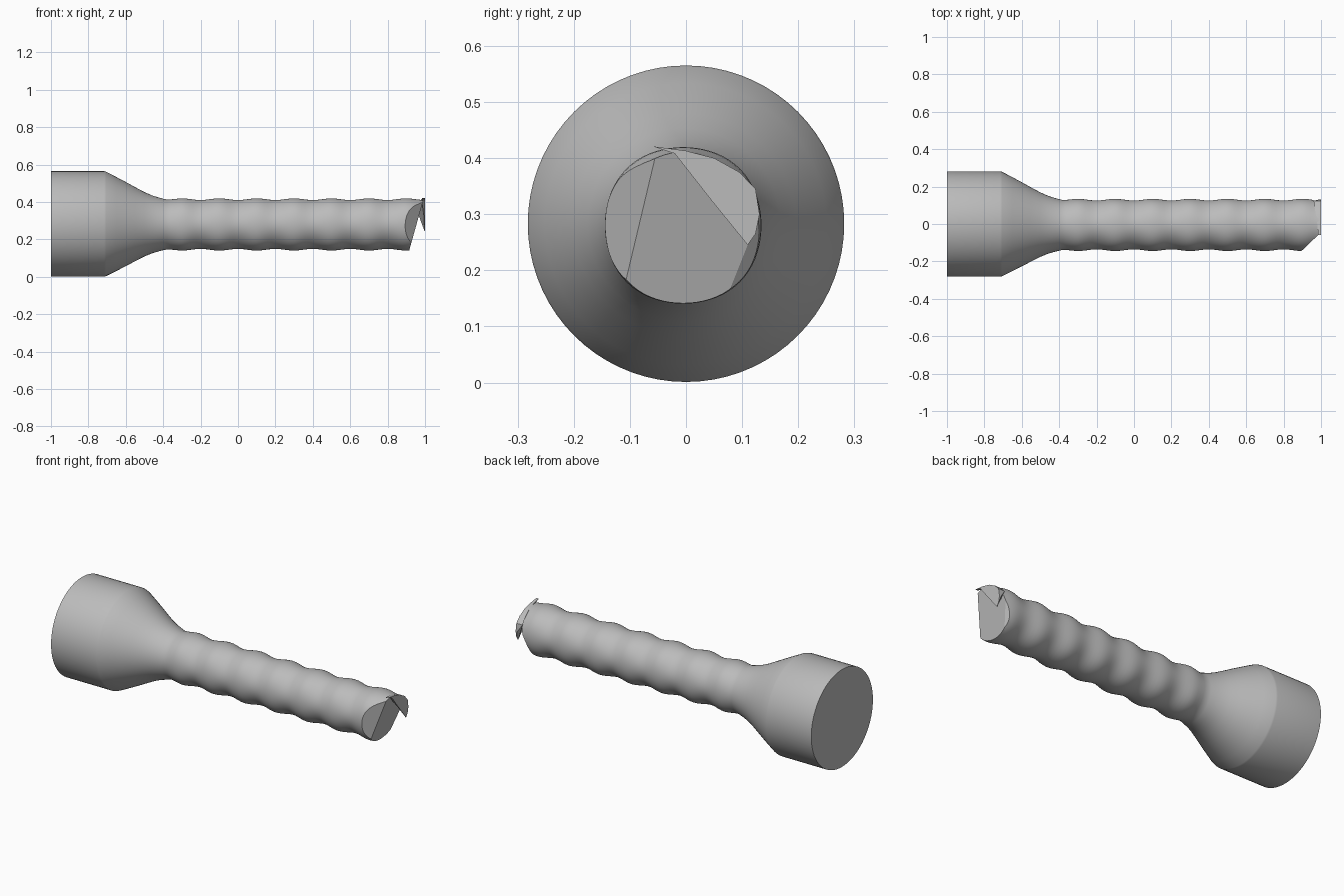
import bpy, bmesh, math
from mathutils import Vector

if "Cube" in bpy.data.objects:
    bpy.data.objects.remove(bpy.data.objects["Cube"])

AXIS_Z = 0.283
SEGS = 72

grey = bpy.data.materials.new("plain grey")
grey.diffuse_color = (0.5, 0.5, 0.5, 1)
grey.use_nodes = True
grey.node_tree.nodes["Principled BSDF"].inputs["Base Color"].default_value = grey.diffuse_color


def finish(name, bm, angle):
    bmesh.ops.recalc_face_normals(bm, faces=bm.faces[:])
    mesh = bpy.data.meshes.new(name)
    bm.to_mesh(mesh)
    bm.free()
    mesh.materials.append(grey)
    obj = bpy.data.objects.new(name, mesh)
    bpy.context.collection.objects.link(obj)
    bpy.ops.object.select_all(action='DESELECT')
    obj.select_set(True)
    bpy.context.view_layer.objects.active = obj
    bpy.ops.object.shade_smooth_by_angle(angle=math.radians(angle))
    return obj


def ripple(x, a):
    """Soft bumps along the shaft, stronger on the diagonals."""
    fade = min(1, max(0, (x + 0.45) / 0.15))
    depth = 0.0045 + 0.0035 * math.sin(2 * a) ** 2
    return fade * depth * math.cos(2 * math.pi * (x + 0.3) / 0.2)


# Head, flare and rippled shaft: one turned surface along x
profile = [(-1, 0.282), (-0.715, 0.282), (-0.705, 0.279), (-0.65, 0.251),
           (-0.6, 0.225), (-0.55, 0.198), (-0.5, 0.172), (-0.46, 0.155),
           (-0.43, 0.146), (-0.4, 0.139)]
profile += [(-0.38 + 0.02 * i, 0.135) for i in range(72)]

bm = bmesh.new()
rings = []
for x, r in profile:
    shift = min(1, max(0, (x + 0.7) / 0.3))
    ring = []
    for s in range(SEGS):
        a = 2 * math.pi * s / SEGS
        rr = r + ripple(x, a)
        ring.append(bm.verts.new((x, rr * math.cos(a) - 0.005 * shift,
                                  AXIS_Z - 0.003 * shift + rr * math.sin(a))))
    rings.append(ring)
for p, q in zip(rings, rings[1:]):
    for s in range(SEGS):
        t = (s + 1) % SEGS
        bm.faces.new((p[s], p[t], q[t], q[s]))
bm.faces.new(rings[0])
bm.faces.new(rings[-1])

# Broken end: sloping main face, then a facet on each side
# each cut keeps x <= c + ky * y + kz * z
base, slope = 0.915 - 0.28 * 0.14, 0.28
cuts = [(base, 0, slope),
        (base + 0.06 + 0.238 * 0.38, 1.0, slope - 0.238),
        (base + 0.6 * (0.08 - 0.4 * 0.17), -0.6, slope + 0.6 * 0.4)]
for c, ky, kz in cuts:
    res = bmesh.ops.bisect_plane(
        bm, geom=bm.verts[:] + bm.edges[:] + bm.faces[:], dist=1e-5,
        plane_co=(c, 0, 0), plane_no=Vector((1, -ky, -kz)).normalized(),
        clear_outer=True)
    rim = [e for e in bm.edges if e.is_boundary]
    if rim:
        bmesh.ops.holes_fill(bm, edges=rim, sides=0)
finish("body", bm, 30)

# Thin hooked tab hanging from the upper rim of the broken end: y, z, rear x
tab = [(-0.06, 0.421, 0.985), (-0.02, 0.408, 0.982), (0.045, 0.325, 0.994),
       (0.11, 0.245, 0.997), (0.124, 0.265, 0.996), (0.131, 0.3, 0.99),
       (0.124, 0.345, 0.96), (0.095, 0.375, 0.965), (0.05, 0.4, 0.972),
       (0.0, 0.413, 0.98)]
bm = bmesh.new()
front = [bm.verts.new((1.0, y, z)) for y, z, _ in tab]
rear = [bm.verts.new((x, y, z)) for y, z, x in tab]
bm.faces.new(front)
bmesh.ops.triangulate(bm, faces=[bm.faces.new(rear)])
for i in range(len(tab)):
    j = (i + 1) % len(tab)
    bm.faces.new((front[i], front[j], rear[j], rear[i]))
finish("end_tab", bm, 25)
